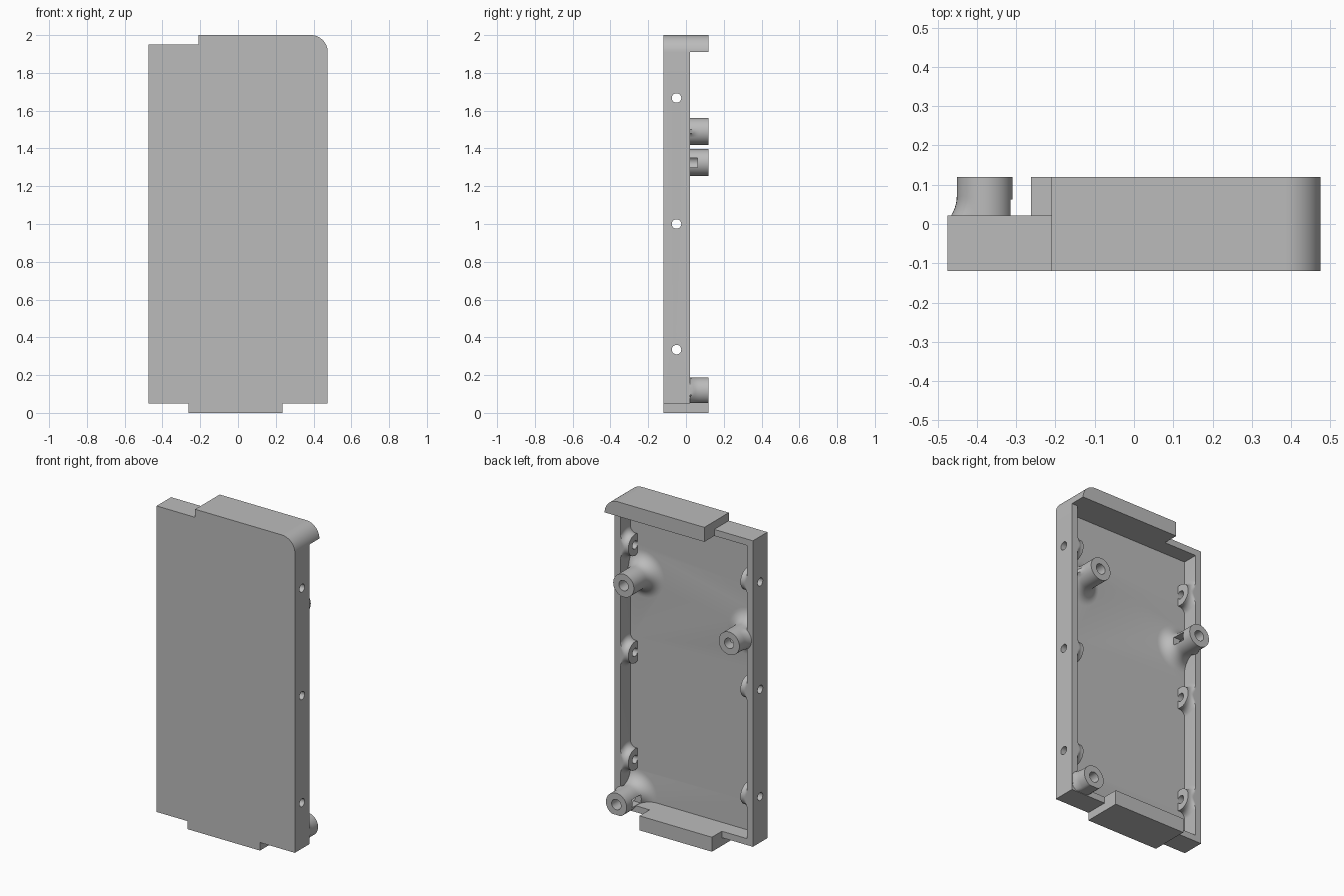
import bpy, bmesh, math
from mathutils import Vector

cube = bpy.data.objects.get("Cube")
if cube:
    bpy.data.objects.remove(cube, do_unlink=True)

grey = bpy.data.materials.new("plain_grey")
grey.use_nodes = True
colour = (0.5, 0.5, 0.5, 1)
grey.diffuse_color = colour
grey.node_tree.nodes["Principled BSDF"].inputs["Base Color"].default_value = colour

# Overall sizes
HALF, WALL = 0.475, 0.04
FRONT, FLOOR, RIM, BACK = -0.12, -0.075, 0.022, 0.12
LOW, HIGH, TOP = 0.05, 1.95, 2.0
SEGMENTS = 40


def finish(name, bm):
    bmesh.ops.recalc_face_normals(bm, faces=bm.faces)
    mesh = bpy.data.meshes.new(name)
    bm.to_mesh(mesh)
    bm.free()
    mesh.materials.append(grey)
    obj = bpy.data.objects.new(name, mesh)
    bpy.context.collection.objects.link(obj)
    return obj


def prism(name, outline, y0, y1):
    """Extrude an x-z outline from y0 to y1."""
    bm = bmesh.new()
    face = bm.faces.new([bm.verts.new((x, y0, z)) for x, z in outline])
    out = bmesh.ops.extrude_face_region(bm, geom=[face])
    moved = [v for v in out["geom"] if isinstance(v, bmesh.types.BMVert)]
    bmesh.ops.translate(bm, verts=moved, vec=(0, y1 - y0, 0))
    return finish(name, bm)


def box(name, x0, x1, y0, y1, z0, z1):
    return prism(name, [(x0, z0), (x1, z0), (x1, z1), (x0, z1)], y0, y1)


def lathe(name, point, rows):
    """Closed round solid: rows of (height, radius), placed by point()."""
    bm = bmesh.new()
    rings = []
    for h, r in rows:
        angles = [2 * math.pi * i / SEGMENTS for i in range(SEGMENTS)]
        rings.append([bm.verts.new(point(h, r * math.cos(a), r * math.sin(a)))
                      for a in angles])
    for a, b in zip(rings, rings[1:]):
        for i in range(SEGMENTS):
            j = (i + 1) % SEGMENTS
            bm.faces.new((a[i], a[j], b[j], b[i]))
    bm.faces.new(rings[0])
    bm.faces.new(rings[-1])
    return finish(name, bm)


def fillet(start, radius, size, steps=8):
    """Concave flare leaving a surface at start and easing into radius."""
    rows = []
    for i in range(steps + 1):
        a = math.pi / 2 * i / steps
        rows.append((start + size * (1 - math.cos(a)),
                     radius + size * (1 - math.sin(a))))
    return rows


def combine(target, tool, operation):
    mod = target.modifiers.new("join", "BOOLEAN")
    mod.operation, mod.solver, mod.object = operation, "EXACT", tool
    bpy.context.view_layer.objects.active = target
    bpy.ops.object.modifier_apply(modifier=mod.name)
    bpy.data.objects.remove(tool, do_unlink=True)


def clamp(v, low, high):
    return max(low, min(high, v))


# Tray with tabs at both ends and one rounded corner
R = 0.09
arc = [(HALF - R + R * math.cos(a), TOP - R + R * math.sin(a))
       for a in [math.pi / 2 * i / 12 for i in range(13)]]
TAB0, TAB1, STEP = -0.262, 0.235, -0.21
outline = [(-HALF, LOW), (TAB0, LOW), (TAB0, 0), (TAB1, 0), (TAB1, LOW), (HALF, LOW)]
outline += arc + [(STEP, TOP), (STEP, HIGH), (-HALF, HIGH)]
shell = prism("case_shell", outline, FRONT, RIM)
inner = HALF - WALL
combine(shell, box("cavity", -inner, inner, FLOOR, BACK, LOW + WALL, HIGH - WALL),
        "DIFFERENCE")

# Lips reaching behind the rim at the top and bottom
combine(shell, prism("top_lip", arc + [(STEP, TOP), (STEP, TOP - R)], RIM - 0.001, BACK),
        "UNION")
combine(shell, box("bottom_lip", TAB0, TAB1, RIM - 0.001, BACK, 0, R), "UNION")

# Mounting posts flaring into the floor and outer rim
POST_R = 0.071
posts = [(0.345, 1.49, False), (-0.38, 1.325, True), (0.395, 0.117, True)]
edge = HALF - 0.003
for px, pz, slotted in posts:
    side = math.copysign(1, px)

    def post_point(h, u, v):
        x, z = px + u, pz + v
        if RIM - 0.01 < h < 0.07 and side * x > inner - 0.02:
            x += side * 0.03 * (1 - h / 0.07) ** 2
        return Vector((clamp(x, -edge, edge), h, clamp(z, LOW + 0.003, HIGH)))

    rows = [(FLOOR - 0.01, POST_R + 0.08)] + fillet(FLOOR, POST_R, 0.075)
    rows += [(h, POST_R) for h in (0.02, 0.03, 0.04, 0.05, 0.06, 0.07, BACK)]
    combine(shell, lathe("post", post_point, rows), "UNION")

# Round pads behind the side screw holes
for side in (-1, 1):
    for pz in (0.335, 1.0, 1.667):
        def pad_point(h, u, v):
            return Vector((side * (inner - h), clamp(u - 0.05, FLOOR - 0.02, RIM - 0.003),
                           pz + v))

        rows = [(-0.02, 0.105)] + fillet(0, 0.066, 0.038) + [(0.05, 0.066)]
        combine(shell, lathe("side_pad", pad_point, rows), "UNION")

# Bores and slots in the posts
for px, pz, slotted in posts:
    def bore_point(h, u, v):
        return Vector((px + u, h, pz + v))

    combine(shell, lathe("post_bore", bore_point, [(FLOOR + 0.005, 0.032), (0.2, 0.032)]),
            "DIFFERENCE")
    if slotted:
        tip = px - math.copysign(0.1, px)
        combine(shell, box("post_slot", min(px, tip), max(px, tip), -0.02, 0.062,
                           pz - 0.025, pz + 0.025), "DIFFERENCE")

# Side screw holes through both walls
for pz in (0.335, 1.0, 1.667):
    def hole_point(h, u, v):
        return Vector((h, u - 0.05, pz + v))

    combine(shell, lathe("screw_hole", hole_point, [(-0.6, 0.025), (0.6, 0.025)]),
            "DIFFERENCE")

# Smooth the curves, keep the corners sharp
bpy.ops.object.select_all(action="DESELECT")
shell.select_set(True)
bpy.context.view_layer.objects.active = shell
bpy.ops.object.shade_smooth_by_angle(angle=math.radians(30))
